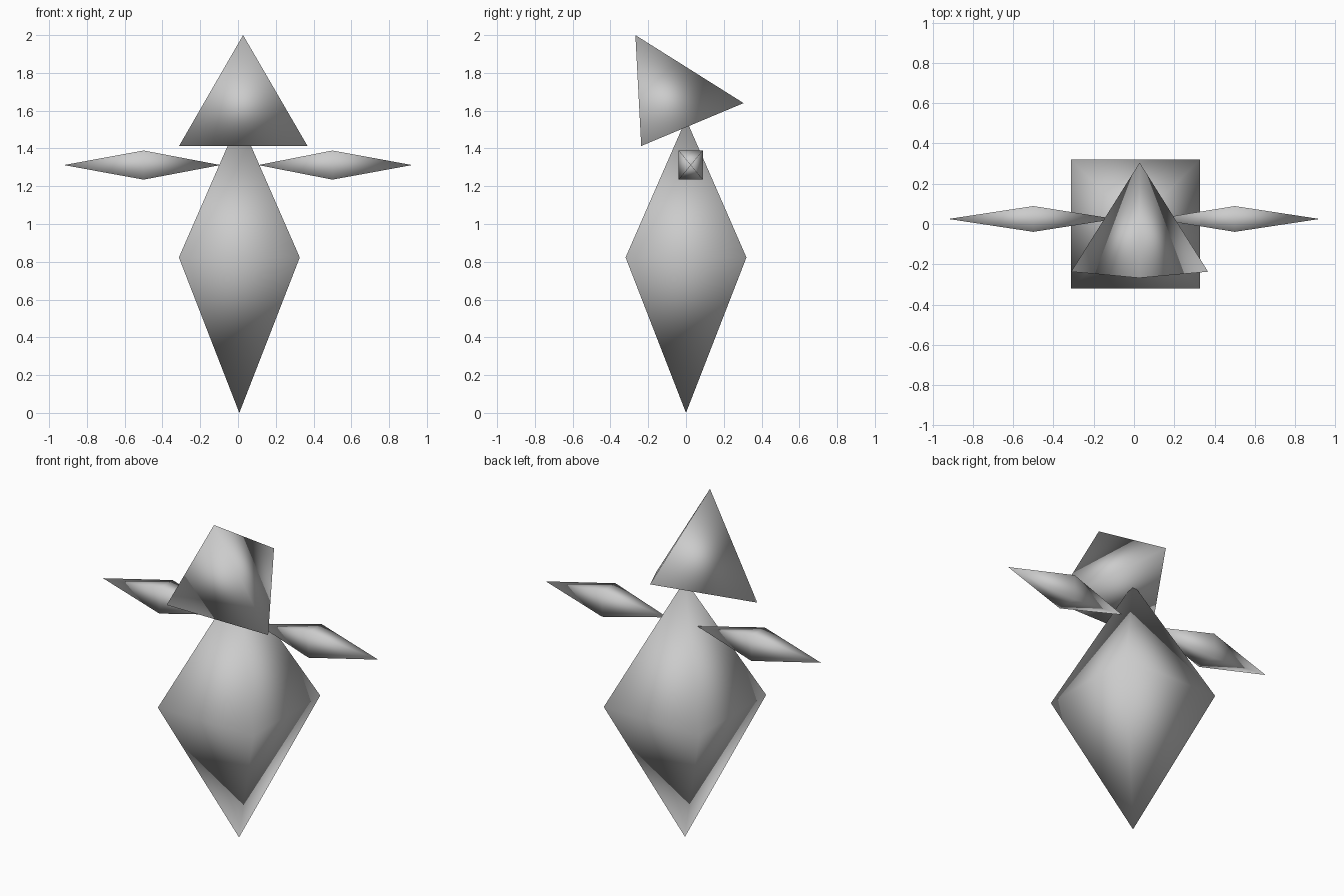
import bpy, bmesh
from mathutils import Vector

if "Cube" in bpy.data.objects:
    bpy.data.objects.remove(bpy.data.objects["Cube"])

grey = bpy.data.materials.new("grey")
grey.diffuse_color = (0.6, 0.6, 0.6, 1)
grey.use_nodes = True
grey.node_tree.nodes["Principled BSDF"].inputs["Base Color"].default_value = grey.diffuse_color


def hull_part(name, points):
    """Smooth-shaded convex solid through a few corner points."""
    bm = bmesh.new()
    for p in points:
        bm.verts.new(p)
    bmesh.ops.convex_hull(bm, input=bm.verts)
    bmesh.ops.recalc_face_normals(bm, faces=bm.faces)
    for f in bm.faces:
        f.smooth = True
    mesh = bpy.data.meshes.new(name)
    bm.to_mesh(mesh)
    bm.free()
    mesh.materials.append(grey)
    obj = bpy.data.objects.new(name, mesh)
    bpy.context.collection.objects.link(obj)
    return obj


def spindle(name, start, end, centre, u, v):
    """Two pointed ends joined by a rectangular waist."""
    c, u, v = Vector(centre), Vector(u), Vector(v)
    waist = [c + a * u + b * v for a in (-1, 1) for b in (-1, 1)]
    return hull_part(name, [start, end] + waist)


# Body: upright diamond
spindle("body", (0.007, 0, 0), (0.007, 0, 1.555), (0.007, 0, 0.823),
        (0.32, 0, 0), (0, 0.32, 0))

# Arms: slim diamonds pointing sideways
for side, s in (("left", -1), ("right", 1)):
    spindle(side + "_arm", (0.007 + s * 0.1, 0.025, 1.312), (s * 0.922, 0.025, 1.312),
            (s * 0.5, 0.025, 1.312), (0, 0.064, 0), (0, 0, 0.077))

# Head: tilted four-cornered pyramid
hull_part("head", [(0.027, -0.268, 2.0), (-0.312, -0.237, 1.413),
                   (0.368, -0.237, 1.413), (0.028, 0.305, 1.64)])
